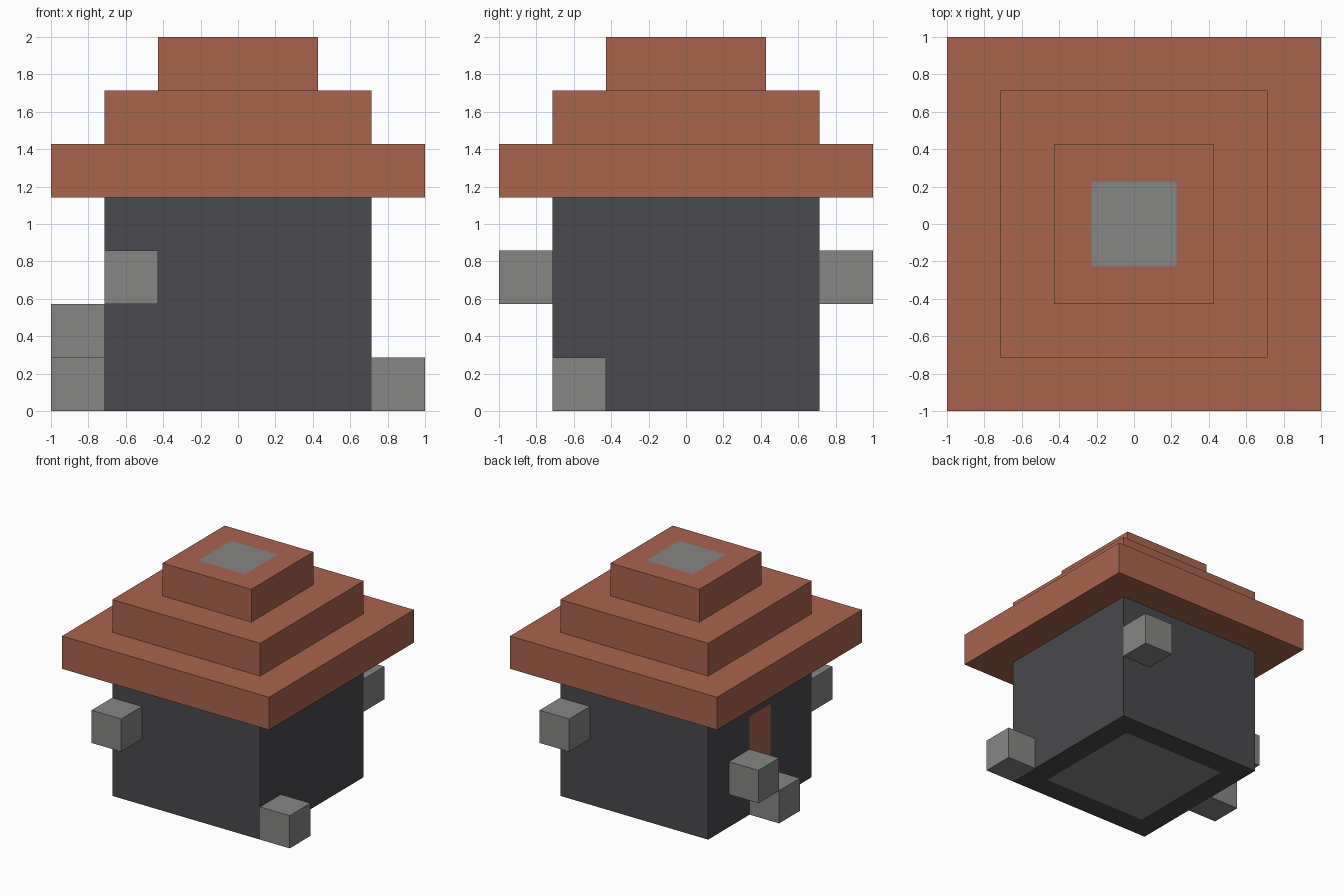
import bpy
import bmesh
from mathutils import Vector

U = 2 / 7  # one building block

default = bpy.data.objects.get("Cube")
if default:
    bpy.data.objects.remove(default, do_unlink=True)


def make_material(name, rgb):
    mat = bpy.data.materials.new(name)
    mat.use_nodes = True
    color = (*rgb, 1)
    mat.diffuse_color = color
    shader = mat.node_tree.nodes["Principled BSDF"]
    shader.inputs["Base Color"].default_value = color
    shader.inputs["Roughness"].default_value = 0.9
    return mat


clay = make_material("terracotta", (0.397, 0.130, 0.074))
charcoal = make_material("charcoal", (0.068, 0.066, 0.074))
stone = make_material("grey stone", (0.238, 0.238, 0.233))


def make_box(name, center, size, materials, paint=None):
    """Box given in block units; paint may cut and colour its faces."""
    bm = bmesh.new()
    bmesh.ops.create_cube(bm, size=1)
    for v in bm.verts:
        v.co = Vector(c + s * k for c, s, k in zip(center, size, v.co)) * U
    bm.normal_update()
    if paint:
        paint(bm)
    mesh = bpy.data.meshes.new(name)
    bm.to_mesh(mesh)
    bm.free()
    for mat in materials:
        mesh.materials.append(mat)
    obj = bpy.data.objects.new(name, mesh)
    bpy.context.collection.objects.link(obj)
    return obj


def facing(bm, direction):
    return [f for f in bm.faces if f.normal.dot(Vector(direction)) > 0.9]


def inset_panel(bm, direction, border, index):
    """Flush coloured panel in the middle of one side."""
    face = facing(bm, direction)[0]
    bmesh.ops.inset_region(bm, faces=[face], thickness=border * U)
    face.material_index = index


def paint_house(bm):
    # stone floor seen from below
    inset_panel(bm, (0, 0, -1), 1, 1)
    # doorway on the -x wall, one block wide and two high
    side = (-1, 0, 0)
    cuts = [((0, -0.5, 0), (0, 1, 0)), ((0, 0.5, 0), (0, 1, 0)),
            ((0, 0, 1), (0, 0, 1)), ((0, 0, 3), (0, 0, 1))]
    for point, normal in cuts:
        faces = facing(bm, side)
        edges = {e for f in faces for e in f.edges}
        verts = {v for f in faces for v in f.verts}
        bmesh.ops.bisect_plane(bm, geom=faces + list(edges) + list(verts),
                               plane_co=Vector(point) * U, plane_no=normal)
        bm.normal_update()
    for f in facing(bm, side):
        c = f.calc_center_median() / U
        if abs(c.y) < 0.5 and 1 < c.z < 3:
            f.material_index = 2


# walls with floor and doorway
make_box("house_walls", (0, 0, 2), (5, 5, 4), [charcoal, stone, clay], paint_house)

# stepped roof, the top tier capped with a stone panel
make_box("roof_eaves", (0, 0, 4.5), (7, 7, 1), [clay])
make_box("roof_middle", (0, 0, 5.5), (5, 5, 1), [clay])
make_box("roof_top", (0, 0, 6.5), (3, 3, 1), [clay, stone],
         lambda bm: inset_panel(bm, (0, 0, 1), 1, 1))

# loose stone blocks around the walls
blocks = {
    "front_block": (-2, -3, 2.5),
    "back_block": (2, 3, 2.5),
    "left_block": (3, -2, 0.5),
    "door_step": (-3, 0, 0.5),
    "door_side_block": (-3, 1, 1.5),
}
for name, center in blocks.items():
    make_box(name, center, (1, 1, 1), [stone])
